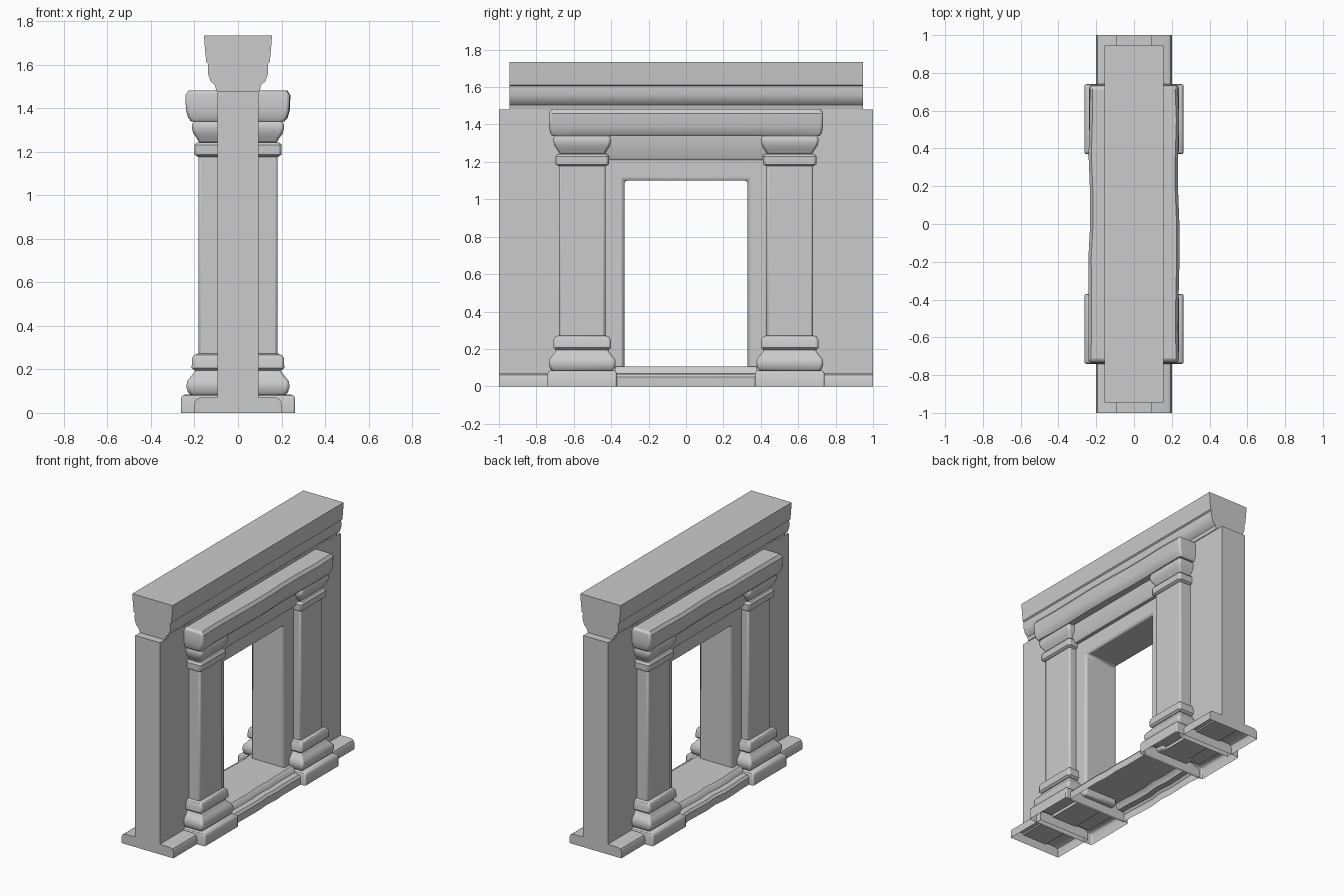
import bpy, bmesh, math, random

random.seed(4)
cube = bpy.data.objects.get("Cube")
if cube:
    bpy.data.objects.remove(cube, do_unlink=True)

GREY = (0.6, 0.6, 0.6, 1)
stone = bpy.data.materials.new("grey stone")
stone.use_nodes = True
stone.diffuse_color = GREY
stone.node_tree.nodes["Principled BSDF"].inputs["Base Color"].default_value = GREY


def finish(name, bm, bevel=0.0, smooth=35):
    """Turn a bmesh into a shaded stone part with softened corners."""
    bmesh.ops.recalc_face_normals(bm, faces=bm.faces)
    mesh = bpy.data.meshes.new(name)
    bm.to_mesh(mesh)
    bm.free()
    obj = bpy.data.objects.new(name, mesh)
    bpy.context.collection.objects.link(obj)
    mesh.materials.append(stone)
    if bevel:
        mod = obj.modifiers.new("Soft corners", "BEVEL")
        mod.width = bevel
        mod.segments = 2
        mod.limit_method = "ANGLE"
        mod.angle_limit = math.radians(60)
    bpy.ops.object.select_all(action="DESELECT")
    obj.select_set(True)
    bpy.context.view_layer.objects.active = obj
    bpy.ops.object.shade_smooth_by_angle(angle=math.radians(smooth))
    return obj


def loft(name, rings, cy=0.0, open_bottom=False, bevel=0.0, worn=0.0):
    """Stack rectangular rings (z, half x, half y) into a moulded block."""
    bm = bmesh.new()
    loops = [[bm.verts.new((sx * hx, cy + sy * hy, z))
              for sx, sy in ((-1, -1), (1, -1), (1, 1), (-1, 1))]
             for z, hx, hy in rings]
    for low, high in zip(loops, loops[1:]):
        for i in range(4):
            j = (i + 1) % 4
            bm.faces.new((low[i], low[j], high[j], high[i]))
    bm.faces.new(loops[-1])
    if not open_bottom:
        bm.faces.new(loops[0][::-1])
    if worn:
        # uneven, weathered long edges
        span = max(r[2] for r in rings)
        cuts = 8
        for k in range(1, cuts):
            y = cy + span * (2 * k / cuts - 1)
            bmesh.ops.bisect_plane(bm, geom=bm.verts[:] + bm.edges[:] + bm.faces[:],
                                   plane_co=(0, y, 0), plane_no=(0, 1, 0))
        shift = {}
        for v in bm.verts:
            key = (round(v.co.y, 2), v.co.x > 0)
            if key not in shift:
                shift[key] = random.uniform(0, worn)
            v.co.x -= math.copysign(shift[key], v.co.x)
    return finish(name, bm, bevel)


def doorway(name, hx, bottom, outer, inner, bevel=0.0):
    """Slab along y with a door opening; outer and inner are (half y, top z)."""
    (oy, oz), (iy, iz) = outer, inner
    bm = bmesh.new()
    outline = ((-oy, bottom), (-oy, oz), (oy, oz), (oy, bottom),
               (iy, bottom), (iy, iz), (-iy, iz), (-iy, bottom))
    face = bm.faces.new([bm.verts.new((-hx, y, z)) for y, z in outline])
    solid = bmesh.ops.extrude_face_region(bm, geom=[face])["geom"]
    bmesh.ops.translate(bm, vec=(2 * hx, 0, 0),
                        verts=[g for g in solid if isinstance(g, bmesh.types.BMVert)])
    return finish(name, bm, bevel)


# Wall and door surround
doorway("wall", 0.095, 0.06, (1.0, 1.48), (0.37, 1.14))
doorway("door_frame", 0.13, 0.06, (0.44, 1.22), (0.33, 1.1), bevel=0.016)
loft("lintel", [(1.21, 0.15, 0.45), (1.225, 0.16, 0.45), (1.345, 0.165, 0.45)])

# Entablature over the columns
loft("entablature", [(1.338, 0.215, 0.715), (1.355, 0.23, 0.727), (1.39, 0.24, 0.732),
                     (1.46, 0.243, 0.732), (1.482, 0.228, 0.725)],
     bevel=0.012, worn=0.012)

# Top cornice, moulded on the long sides only
cornice = ((1.48, 0.1), (1.505, 0.105), (1.525, 0.127), (1.56, 0.138),
           (1.605, 0.137), (1.612, 0.146), (1.7, 0.154), (1.735, 0.156))
loft("cornice", [(z, hx, 0.945) for z, hx in cornice])

# Threshold
loft("sill", [(0, 0.238, 0.38), (0.05, 0.238, 0.38), (0.066, 0.225, 0.38),
              (0.07, 0.19, 0.38), (0.095, 0.18, 0.38), (0.106, 0.165, 0.38)],
     open_bottom=True, worn=0.014)

# Column profile pieces as (z, half x); depth along y is narrower
base_bulge = ((0.08, 0.215), (0.095, 0.23), (0.12, 0.237), (0.145, 0.234),
              (0.165, 0.218), (0.185, 0.202), (0.2, 0.197))
base_band = ((0.195, 0.2), (0.207, 0.213), (0.25, 0.211), (0.265, 0.203), (0.272, 0.185))
shaft = ((0.26, 0.182), (1.19, 0.182))
neck_band = ((1.177, 0.185), (1.187, 0.2), (1.23, 0.201), (1.243, 0.19))
cap_bulge = ((1.24, 0.18), (1.26, 0.188), (1.285, 0.206), (1.31, 0.212),
             (1.33, 0.21), (1.342, 0.2))
COLUMN_Y = 0.555

for side, s in (("front", -1), ("back", 1)):
    for part, profile in (("base_bulge", base_bulge), ("base_band", base_band),
                          ("shaft", shaft), ("neck_band", neck_band),
                          ("capital", cap_bulge)):
        loft(f"{side}_column_{part}", [(z, hx, hx - 0.058) for z, hx in profile],
             cy=s * COLUMN_Y, bevel=0.012)
    # Plinth under the column
    loft(f"{side}_plinth", [(0, 0.262, 0.185), (0.07, 0.262, 0.185), (0.08, 0.255, 0.18),
                            (0.085, 0.242, 0.17)],
         cy=s * COLUMN_Y, open_bottom=True, bevel=0.008)
    # Wall footing outside the column
    loft(f"{side}_footing", [(0, 0.2, 0.15), (0.045, 0.2, 0.15), (0.062, 0.192, 0.15),
                             (0.07, 0.175, 0.15)],
         cy=s * 0.85, open_bottom=True)
